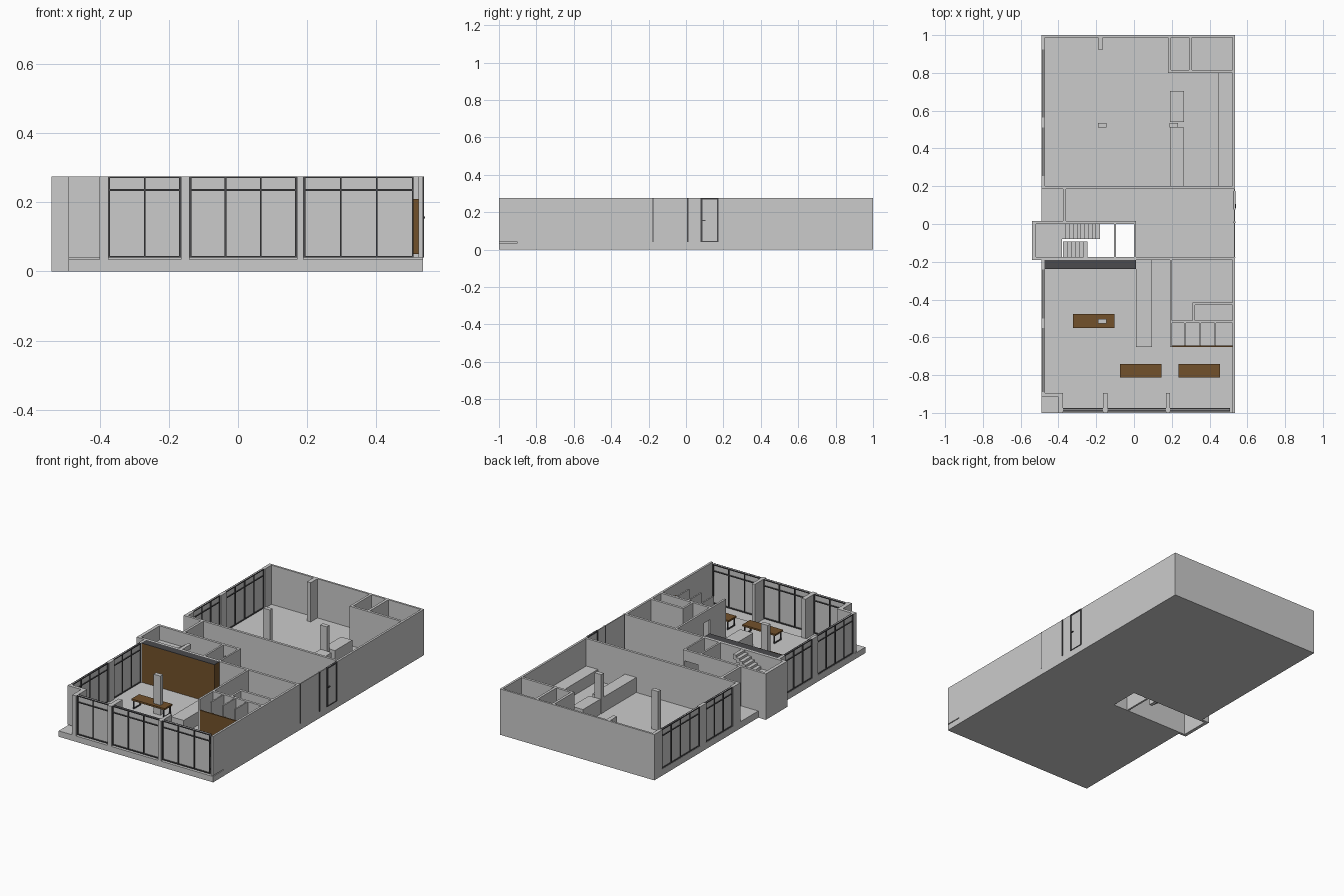
import bpy
import bmesh
from mathutils import Matrix, Vector

if "Cube" in bpy.data.objects:
    bpy.data.objects.remove(bpy.data.objects["Cube"], do_unlink=True)


def material(name, red, green, blue):
    mat = bpy.data.materials.new(name)
    mat.use_nodes = True
    colour = (red, green, blue, 1)
    mat.diffuse_color = colour
    mat.node_tree.nodes["Principled BSDF"].inputs["Base Color"].default_value = colour
    return mat


PLASTER = material("pale grey plaster", .6, .6, .6)
METAL = material("dark grey metal", .07, .07, .075)
WOOD = material("brown wood", .17, .083, .024)

# Shared levels and edges of the building
FLOOR, CEILING, DOOR_HEAD = .04, .275, .21
WEST, EAST, SOUTH, NORTH = -.49, .535, -1, 1
WEST_IN, EAST_IN = -.475, .522
CORE_WEST, CORE_EAST, CORE_SOUTH, CORE_NORTH = -.54, .01, -.19, .015
SHAFT_WEST, SHAFT_EAST, SHAFT_SOUTH, SHAFT_NORTH = -.52, 0, -.175, 0
FULL = (FLOOR, CEILING)


def add_box(bm, xs, ys, zs):
    low, high = Vector((xs[0], ys[0], zs[0])), Vector((xs[1], ys[1], zs[1]))
    size = high - low
    place = Matrix.Translation((low + high) / 2) @ Matrix.Diagonal((*size, 1))
    bmesh.ops.create_cube(bm, size=1, matrix=place)


def finish(name, mat, bm):
    mesh = bpy.data.meshes.new(name)
    bm.to_mesh(mesh)
    bm.free()
    mesh.materials.append(mat)
    obj = bpy.data.objects.new(name, mesh)
    bpy.context.collection.objects.link(obj)
    return obj


def box(name, xs, ys, zs=FULL, mat=PLASTER):
    bm = bmesh.new()
    add_box(bm, xs, ys, zs)
    return finish(name, mat, bm)


def window(name, axis, start, end, depth, panes):
    """Glazing along one axis with a metal frame, mullions and a transom."""
    near, far = depth
    middle, bar = (near + far) / 2, .005

    def add(bm, along, across, zs):
        if axis == "x":
            add_box(bm, along, across, zs)
        else:
            add_box(bm, across, along, zs)

    glass = bmesh.new()
    add(glass, (start, end), (middle - .002, middle + .002), FULL)
    finish(name + "_panes", PLASTER, glass)
    frame = bmesh.new()
    for i in range(panes + 1):
        at = start + (end - start - bar) * i / panes
        add(frame, (at, at + bar), depth, FULL)
    for height in (FLOOR, .233, CEILING - bar):
        add(frame, (start, end), depth, (height, height + bar))
    finish(name + "_frame", METAL, frame)


# Floor slab around the stair opening
box("floor_north", (WEST, EAST), (SHAFT_NORTH, NORTH), (0, FLOOR))
box("floor_east", (SHAFT_EAST, EAST), (SHAFT_SOUTH, SHAFT_NORTH), (0, FLOOR))
box("floor_south", (WEST, EAST), (-.9, SHAFT_SOUTH), (0, FLOOR))
box("front_ledge", (WEST, EAST), (SOUTH, -.9), (0, .035))

# Outer walls, with the entrance left open on the east side
box("back_wall", (WEST, EAST), (NORTH - .012, NORTH))
box("east_wall_north", (EAST_IN, EAST), (.185, NORTH))
box("east_wall_south", (EAST_IN, EAST), (SOUTH, SHAFT_SOUTH))
box("back_pier", (-.19, -.165), (.925, NORTH))
for i, (start, end) in enumerate([(.925, NORTH), (.51, .565), (.185, .255),
                                  (-.24, CORE_SOUTH), (-.55, -.5), (-.915, -.89)]):
    box(f"west_pier_{i}", (WEST, WEST_IN + .005), (start, end))
box("corner_wall", (WEST, -.375), (-.915, -.895))
for i, (start, end) in enumerate([(-.4, -.375), (-.165, -.14), (.17, .19)]):
    box(f"front_pier_{i}", (start, end), (SOUTH, -.895), (.035, CEILING))

# Windows
for i, (start, end, panes) in enumerate([(-.375, -.165, 2), (-.14, .17, 3), (.19, .508, 3)]):
    window(f"front_window_{i}", "x", start, end, (-.992, -.975), panes)
for i, (start, end, panes) in enumerate([(.565, .925, 4), (.255, .51, 3),
                                         (-.5, -.24, 3), (-.89, -.55, 4)]):
    window(f"west_window_{i}", "y", start, end, (WEST + .002, WEST_IN), panes)

# Entrance: fixed glazing, posts, framed door and handle
GLASS_FACE = (EAST - .006, EAST)
FRAME_FACE = (EAST - .008, EAST + .003)
box("entrance_glass", GLASS_FACE, (SHAFT_SOUTH, .185))
for name, start, end in [("side_post", -.178, -.174), ("centre_post", .005, .013),
                         ("door_hinge_post", .166, .174), ("door_lock_post", .077, .087)]:
    box(name, FRAME_FACE, (start, end), FULL, METAL)
box("door_top_rail", FRAME_FACE, (.08, .17), (.267, CEILING), METAL)
box("door_bottom_rail", FRAME_FACE, (.08, .17), (FLOOR, .045), METAL)
box("door_handle", (EAST, EAST + .006), (.085, .105), (.153, .158), METAL)

# Corridor walls
box("corridor_north_wall", (WEST, EAST), (.185, .2))
box("corridor_south_wall", (CORE_EAST, EAST), (CORE_SOUTH, SHAFT_SOUTH))
box("corridor_end_wall", (-.375, -.36), (CORE_NORTH, .185))

# Stair core with the lift shaft
WHOLE = (0, CEILING)
box("core_west_wall", (CORE_WEST, SHAFT_WEST), (CORE_SOUTH, CORE_NORTH), WHOLE)
box("core_south_wall", (SHAFT_WEST, CORE_EAST), (CORE_SOUTH, SHAFT_SOUTH), WHOLE)
box("core_north_wall", (SHAFT_WEST, -.09), (SHAFT_NORTH, CORE_NORTH), WHOLE)
box("lift_door_lintel", (-.09, SHAFT_EAST), (SHAFT_NORTH, CORE_NORTH), (DOOR_HEAD, CEILING))
box("lift_east_wall", (SHAFT_EAST, CORE_EAST), (SHAFT_SOUTH, CORE_NORTH), WHOLE)
box("lift_west_wall", (-.106, -.095), (SHAFT_SOUTH, SHAFT_NORTH), WHOLE)
LANDING = .19
box("stair_landing", (SHAFT_WEST, -.38), (SHAFT_SOUTH, SHAFT_NORTH), (LANDING - .015, LANDING))


def flight(name, count, start, tread, ys, base, rise):
    bm = bmesh.new()
    for i in range(count):
        x, z = start + tread * i, base + rise * (i + 1)
        add_box(bm, sorted((x, x + tread)), ys, (z - rise * 2, z))
    finish(name, PLASTER, bm)


flight("lower_flight", 10, -.18, -.02, (-.08, SHAFT_NORTH), FLOOR, .015)
flight("upper_flight", 6, -.375, .0215, (SHAFT_SOUTH, -.092), LANDING, .014)

# Back room: store rooms, columns and counters
box("store_west_wall", (.18, .195), (.8, NORTH))
box("store_middle_wall", (.29, .306), (.815, NORTH))
box("store_south_wall", (.195, EAST_IN), (.8, .815))
for name, x, y in [("back_column_west", -.19, .51), ("back_column_east", .188, .51),
                   ("front_column", -.19, -.528)]:
    box(name, (x, x + .045), (y, y + .025))
COUNTER = (FLOOR, .13)
box("island_counter_south", (.19, .265), (.2, .51), COUNTER)
box("island_counter_north", (.19, .265), (.54, .705), COUNTER)
box("side_counter", (.445, EAST_IN), (.2, .8), (FLOOR, .11))

# Front room: service rooms
box("service_wall_north", (.19, .202), (-.44, CORE_SOUTH))
box("service_wall_south", (.19, .202), (-.65, -.5))
box("service_door_lintel", (.19, .202), (-.5, -.44), (DOOR_HEAD, CEILING))
box("washroom_back_wall", (.202, EAST_IN), (-.525, -.51))
box("closet_north_wall", (.31, EAST_IN), (-.43, -.415))
box("closet_west_wall", (.31, .322), (-.51, -.43))
for i in range(3):
    x = .27 + .08 * i
    box(f"stall_partition_{i}", (x - .004, x + .004), (-.643, -.525))
box("stall_doors", (.195, EAST_IN), (-.65, -.643), (.05, DOOR_HEAD), WOOD)

# Front room: reception counter and the feature wall with its dark cap
box("reception_counter", (CORE_EAST, .095), (-.65, CORE_SOUTH), (FLOOR, .12))
box("feature_wall", (WEST_IN, CORE_EAST), (-.238, CORE_SOUTH), (FLOOR, CEILING - .003), WOOD)
box("feature_wall_cap", (WEST_IN, CORE_EAST), (-.238, CORE_SOUTH), (CEILING - .003, CEILING), METAL)


def table(name, x, y, length=.22, width=.073, height=.1, leg=.006):
    box(name + "_top", (x, x + length), (y, y + width), (height - .01, height), WOOD)
    bm = bmesh.new()
    for left in (x + .008, x + length - .014):
        for front in (y + .003, y + width - .009):
            add_box(bm, (left, left + leg), (front, front + leg), (FLOOR, height - .01))
        for z in (FLOOR, height - .016):
            add_box(bm, (left, left + leg), (y + .003, y + width - .003), (z, z + leg))
    finish(name + "_legs", METAL, bm)


table("centre_table", -.322, -.55)
table("front_table_west", -.075, -.813)
table("front_table_east", .235, -.813)
